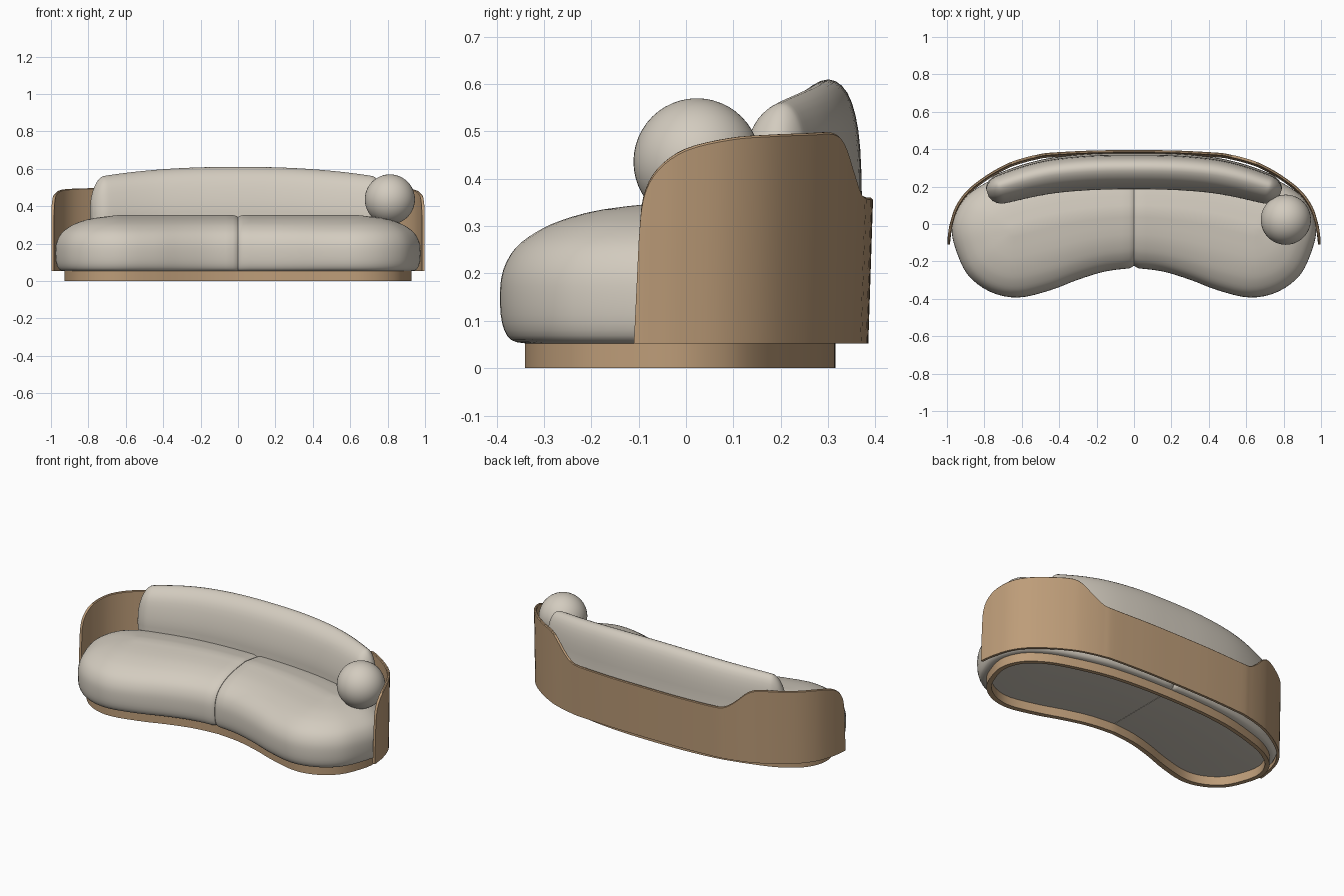
import bpy, bmesh, math
from mathutils import Vector

cube = bpy.data.objects.get("Cube")
if cube:
    bpy.data.objects.remove(cube, do_unlink=True)


def material(name, rgb):
    m = bpy.data.materials.new(name)
    m.use_nodes = True
    m.diffuse_color = (*rgb, 1)
    m.node_tree.nodes["Principled BSDF"].inputs["Base Color"].default_value = (*rgb, 1)
    return m


cream = material("cream fabric", (0.65, 0.60, 0.52))
wood = material("tan wood", (0.51, 0.335, 0.19))


def smooth(points, subs=4, closed=False):
    """Catmull-Rom curve through the points."""
    pts = [Vector(p) for p in points]
    n = len(pts)
    pick = (lambda i: pts[i % n]) if closed else (lambda i: pts[max(0, min(n - 1, i))])
    out = []
    for i in range(n if closed else n - 1):
        a, b, c, d = (pick(i + k) for k in (-1, 0, 1, 2))
        for s in range(subs):
            t = s / subs
            out.append(b + (c - a) * t / 2 + (a * 2 - b * 5 + c * 4 - d) * t * t / 2
                       + (b * 3 - a - c * 3 + d) * t ** 3 / 2)
    return out if closed else out + [pts[-1]]


def finish(bm, name, mat):
    bmesh.ops.recalc_face_normals(bm, faces=bm.faces)
    mesh = bpy.data.meshes.new(name)
    bm.to_mesh(mesh)
    bm.free()
    mesh.materials.append(mat)
    obj = bpy.data.objects.new(name, mesh)
    bpy.context.collection.objects.link(obj)
    bpy.ops.object.select_all(action='DESELECT')
    obj.select_set(True)
    bpy.context.view_layer.objects.active = obj
    bpy.ops.object.shade_smooth_by_angle(angle=math.radians(40))


def loft(name, sections, mat, loop=False, ring=True):
    """Skin a row of sections; ring closes each section, loop closes the row."""
    bm = bmesh.new()
    rows = [[bm.verts.new(p) for p in s] for s in sections]
    n, m = len(rows), len(rows[0])
    for i in range(n if loop else n - 1):
        a, b = rows[i], rows[(i + 1) % n]
        for j in range(m if ring else m - 1):
            k = (j + 1) % m
            bm.faces.new((a[j], a[k], b[k], b[j]))
    bmesh.ops.remove_doubles(bm, verts=bm.verts, dist=0.0002)
    if not loop:
        bmesh.ops.holes_fill(bm, edges=[e for e in bm.edges if e.is_boundary], sides=0)
    finish(bm, name, mat)


def mirrored(path):
    """Extend a path ending at x = 0 to the other side."""
    other = []
    for p in reversed(path[:-1]):
        q = p.copy()
        q.x = -q.x
        other.append(q)
    return path + other


def normals(path):
    """Plan normals of a path running from +x to -x, pointing to the back."""
    out = []
    for i in range(len(path)):
        t = path[min(i + 1, len(path) - 1)] - path[max(i - 1, 0)]
        out.append(Vector((t.y, -t.x)).normalized())
    return out


# Kidney outline of one half, from front centre round the end to back centre
outline = smooth([(0, -.235), (.15, -.253), (.3, -.298), (.45, -.355), (.62, -.393),
                  (.77, -.362), (.89, -.27), (.955, -.13), (.975, -.02), (.95, .075),
                  (.89, .155), (.77, .232), (.62, .285), (.45, .328), (.3, .347),
                  (.15, .355), (0, .357)])
WIDTH = 0.32


def spine(path, i):
    x = min(0.64, (path[i].x + path[-1 - i].x) / 2)
    return Vector((x, .07 - .1 * (x / .64) ** 2))


# Seat halves, pinched where they meet
seam = [Vector((x, outline[0].y)) for x in (.001, .008)]
back_seam = [Vector((x, outline[-1].y)) for x in (.008, .001)]
half = seam + outline[1:-1] + back_seam
profile = [Vector((WIDTH, .052))] + smooth(
    [(.05, .052), (.02, .06), (.004, .095), (0, .155), (.006, .207), (.028, .253),
     (.066, .287), (.113, .312), (.19, .335), (WIDTH, .352)], 3)
for side, label in ((1, "left"), (-1, "right")):
    sections = []
    for i, p in enumerate(half):
        s = spine(half, i)
        pinch = .014 * max(0, 1 - p.x / .025) ** 2
        row = []
        for d, z in profile:
            t = d / WIDTH
            q = p.lerp(s, t + (1 - t) * pinch * 3)
            row.append((side * q.x, q.y, z - max(0, z - .2) * pinch * 5))
        sections.append(row)
    loft(label + "_seat_cushion", sections, cream, ring=False)

# Hollow plinth ring under the seat
plinth = []
for side in (1, -1):
    order = range(len(outline)) if side == 1 else range(len(outline) - 2, 0, -1)
    for i in order:
        row = []
        for d, z in ((.046, 0), (.046, .056), (.072, .056), (.072, 0)):
            q = outline[i].lerp(spine(outline, i), d / WIDTH)
            row.append((side * q.x, q.y, z))
        plinth.append(row)
loft("plinth", plinth, wood, loop=True)

# Curved wooden shell with high arms and a lowered back; z is the rim height
rim = mirrored(smooth([(.998, -.1, .27), (.998, -.09, .36), (.995, -.06, .42),
                       (.985, 0, .463), (.953, .095, .486), (.89, .182, .493),
                       (.79, .26, .496), (.7, .312, .497), (.645, .336, .475),
                       (.58, .356, .415), (.52, .37, .373), (.45, .381, .362),
                       (.22, .393, .36), (0, .395, .36)]))
wall = []
for p, n in zip(rim, normals([q.xy for q in rim])):
    row = []
    for inset, z in ((0, .052), (0, p.z - .004), (.004, p.z), (.011, p.z),
                     (.015, p.z - .004), (.015, .052)):
        q = p.xy - n * inset
        row.append((q.x, q.y - (.01 if z == .052 else 0), z))
    wall.append(row)
loft("back_shell", wall, wood)

# Curved back cushion, thinner towards its rounded ends
centre = mirrored(smooth([(.784, .166), (.775, .169), (.755, .175), (.73, .182), (.69, .194),
                          (.55, .234), (.4, .262), (.2, .278), (0, .281)]))
shape = smooth([(-.08, 0), (-.095, .25), (-.09, .5), (-.065, .78), (-.03, .93), (.02, 1),
                (.06, .92), (.083, .7), (.09, .35), (.085, 0)], 3, closed=True)
bolster = []
for p, n in zip(centre, normals(centre)):
    x = abs(p.x)
    height = .36 - .05 * (x / .72) ** 2.3
    taper = 1 - .2 * (x / .75) ** 4
    end = max(0, (x - .71) / .074)
    s = math.sqrt(1 - .9 * min(1, end) ** 2)
    row = []
    for u, h in shape:
        q = p + n * u * s * taper
        row.append((q.x, q.y, .25 + height * (.4 + (h - .4) * s)))
    bolster.append(row)
loft("back_cushion", bolster, cream)

# Ball pillow on the left arm
ball = bmesh.new()
bmesh.ops.create_uvsphere(ball, u_segments=48, v_segments=24, radius=.134)
bmesh.ops.translate(ball, verts=ball.verts, vec=(.812, .023, .436))
finish(ball, "ball_pillow", cream)
